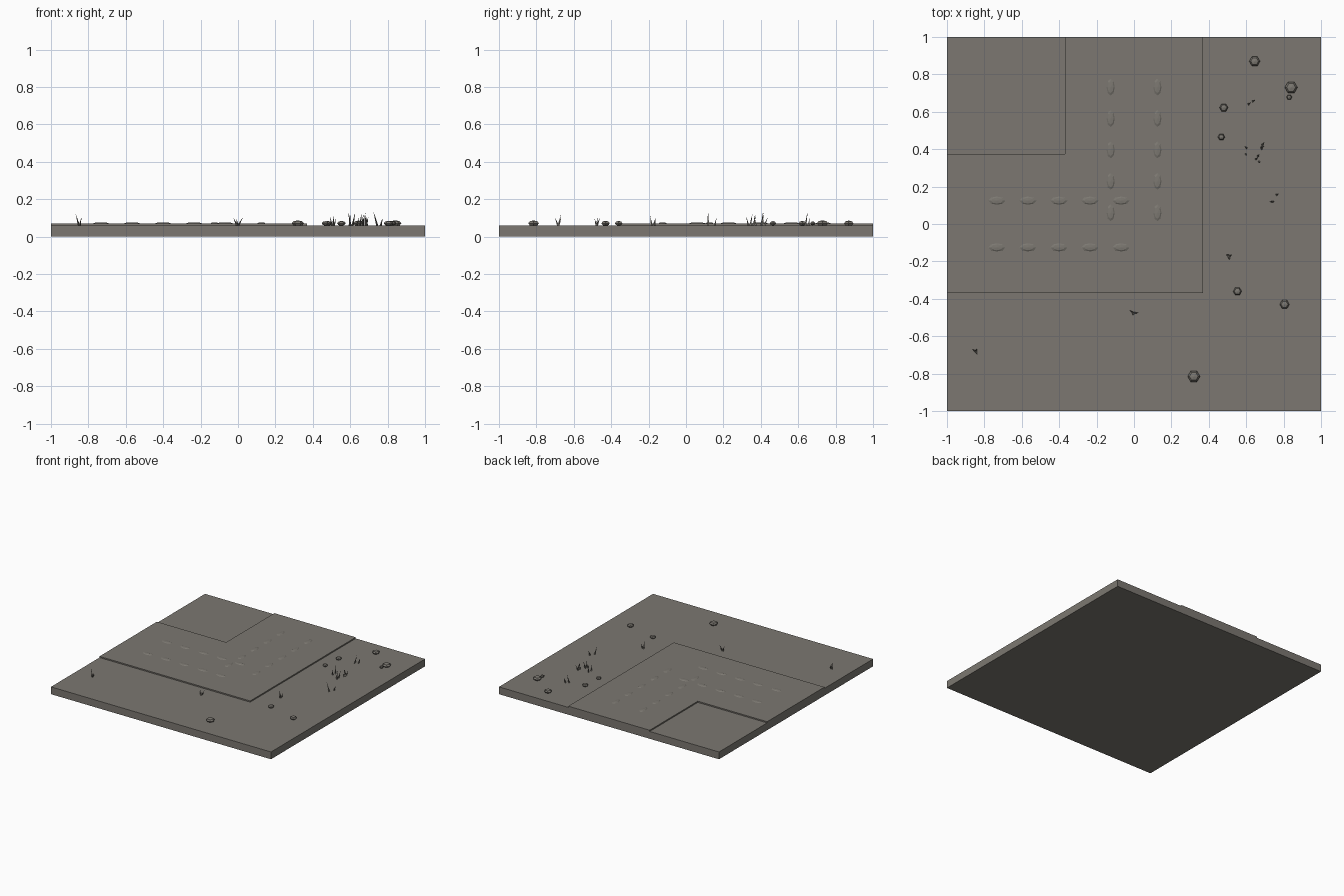
import bpy, bmesh, math
from mathutils import Matrix, Vector

stone_grey = bpy.data.materials.new("warm_grey")
stone_grey.diffuse_color = (0.2, 0.187, 0.165, 1)


def finish(name, bm):
    bmesh.ops.recalc_face_normals(bm, faces=bm.faces[:])
    me = bpy.data.meshes.new(name)
    bm.to_mesh(me)
    bm.free()
    me.materials.append(stone_grey)
    ob = bpy.data.objects.new(name, me)
    bpy.context.collection.objects.link(ob)
    return ob


def slab(name, outline, z0, z1):
    bm = bmesh.new()
    face = bm.faces.new([bm.verts.new((x, y, z0)) for x, y in outline])
    res = bmesh.ops.extrude_face_region(bm, geom=[face], use_keep_orig=True)
    verts = [v for v in res["geom"] if isinstance(v, bmesh.types.BMVert)]
    bmesh.ops.translate(bm, verts=verts, vec=(0, 0, z1 - z0))
    finish(name, bm)


def ellipsoid(bm, centre, size, seg, rings, turn=0):
    m = Matrix.Translation(centre) @ Matrix.Diagonal((*size, 1)) @ Matrix.Rotation(turn, 4, 'Z')
    bmesh.ops.create_uvsphere(bm, u_segments=seg, v_segments=rings, radius=1, matrix=m)


# ground tile and the raised corner path
GROUND, PATH = 0.06, 0.07
slab("ground_tile", [(-1, -1), (1, -1), (1, 1), (-1, 1)], 0, GROUND)
slab("corner_path", [(-1, -0.37), (0.37, -0.37), (0.37, 1), (-0.37, 1),
                     (-0.37, 0.375), (-1, 0.375)], GROUND - 0.005, PATH)

# low worn bumps along the two wheel tracks
bm = bmesh.new()
for i in range(5):
    for side in (-0.125, 0.125):
        ellipsoid(bm, (-0.733 + i * 0.166, side, PATH), (0.045, 0.022, 0.006), 8, 4)
        ellipsoid(bm, (side, 0.06 + i * 0.168, PATH), (0.022, 0.045, 0.006), 8, 4)
finish("track_bumps", bm)

# pebbles: x, y, radius
bm = bmesh.new()
for x, y, r in [(0.645, 0.87, 0.029), (0.84, 0.73, 0.034), (0.83, 0.678, 0.015),
                (0.48, 0.622, 0.023), (0.467, 0.465, 0.019), (0.553, -0.36, 0.023),
                (0.805, -0.43, 0.026), (0.32, -0.815, 0.033)]:
    ellipsoid(bm, (x, y, GROUND + 0.011), (r, r, 0.006 + r * 0.3), 6, 4, math.pi / 6)
finish("pebbles", bm)

# grass blades: base x, y, lean x, y, height
bm = bmesh.new()
for x, y, dx, dy, h in [
        (-0.85, -0.68, -0.018, 0.012, 0.065), (-0.847, -0.682, 0.010, -0.018, 0.045),
        (-0.845, -0.68, 0.006, 0.012, 0.04),
        (-0.005, -0.475, -0.02, 0.015, 0.045), (0.0, -0.475, 0.028, 0.002, 0.05),
        (-0.002, -0.477, -0.006, -0.012, 0.04),
        (0.502, -0.168, -0.01, 0.006, 0.05), (0.507, -0.18, 0.006, -0.012, 0.055),
        (0.512, -0.172, 0.012, 0.008, 0.04),
        (0.597, 0.375, 0.003, -0.012, 0.06), (0.602, 0.405, -0.012, 0.012, 0.075),
        (0.612, 0.64, 0.015, 0.01, 0.075), (0.635, 0.655, 0.012, 0.008, 0.045),
        (0.652, 0.345, 0.008, 0.01, 0.065), (0.662, 0.36, 0.008, 0.014, 0.06),
        (0.668, 0.335, 0.004, -0.012, 0.05),
        (0.683, 0.4, -0.006, 0.014, 0.06), (0.685, 0.42, 0.012, 0.018, 0.05),
        (0.69, 0.415, -0.01, -0.008, 0.07),
        (0.745, 0.12, -0.022, -0.002, 0.08), (0.762, 0.155, 0.012, 0.008, 0.045)]:
    base = Vector((x, y, GROUND - 0.003))
    ring = [bm.verts.new(base + Vector((0.007 * math.cos(a), 0.007 * math.sin(a), 0)))
            for a in (0.5, 0.5 + math.tau / 3, 0.5 + 2 * math.tau / 3)]
    tip = bm.verts.new(base + Vector((dx, dy, h)))
    bm.faces.new(ring)
    for i in range(3):
        bm.faces.new((ring[i], ring[(i + 1) % 3], tip))
finish("grass_blades", bm)
